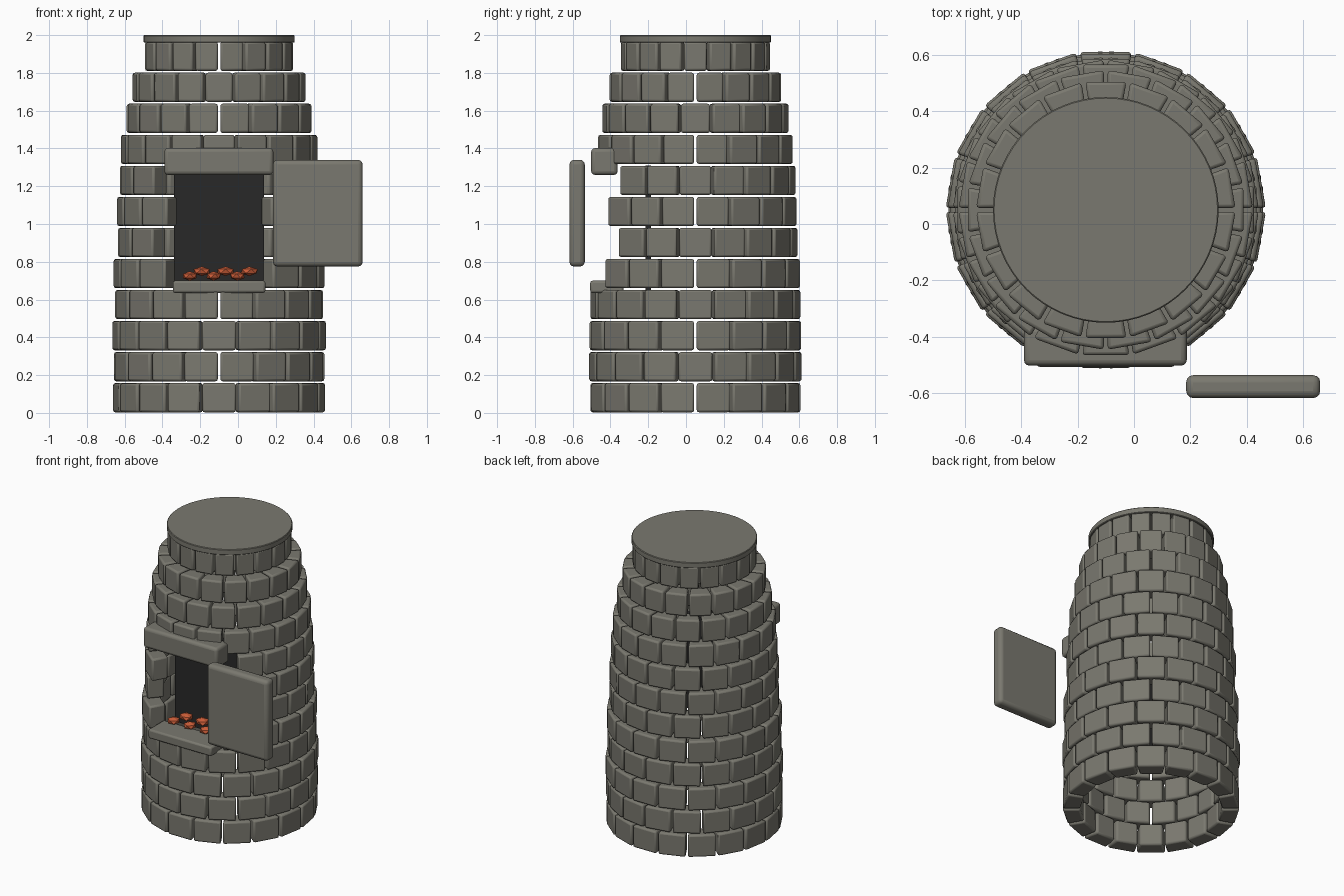
import bpy, bmesh, math, random
from mathutils import Matrix, Vector

if "Cube" in bpy.data.objects:
    bpy.data.objects.remove(bpy.data.objects["Cube"])

random.seed(4)
CX, CY = -0.1, 0.05          # tower axis


def material(name, rgb):
    m = bpy.data.materials.new(name)
    m.diffuse_color = (*rgb, 1)
    m.use_nodes = True
    m.node_tree.nodes["Principled BSDF"].inputs["Base Color"].default_value = m.diffuse_color
    return m


STONE = material("grey_stone", (0.195, 0.19, 0.16))
SOOT = material("dark_soot", (0.022, 0.022, 0.022))
EMBER = material("ember_orange", (0.60, 0.11, 0.04))


def finish(bm, name, mat, bevel=0.0, segments=2):
    bmesh.ops.recalc_face_normals(bm, faces=bm.faces)
    me = bpy.data.meshes.new(name)
    bm.to_mesh(me)
    bm.free()
    me.materials.append(mat)
    ob = bpy.data.objects.new(name, me)
    bpy.context.collection.objects.link(ob)
    if bevel:
        mod = ob.modifiers.new("soft_edges", 'BEVEL')
        mod.width, mod.segments = bevel, segments
        mod.limit_method = 'ANGLE'
    return ob


def smooth(ob, angle=40):
    bpy.ops.object.select_all(action='DESELECT')
    ob.select_set(True)
    bpy.context.view_layer.objects.active = ob
    bpy.ops.object.shade_smooth_by_angle(angle=math.radians(angle))


def box(name, mat, lo, hi, bevel=0.0, segments=2):
    bm = bmesh.new()
    lo, hi = Vector(lo), Vector(hi)
    bmesh.ops.create_cube(bm, size=1, matrix=Matrix.Translation((lo + hi) / 2)
                          @ Matrix.Diagonal((*(hi - lo), 1)))
    ob = finish(bm, name, mat, bevel, segments)
    if bevel:
        smooth(ob)
    return ob


# Brick courses: running bond, narrowing upward, with a gap for the fire opening
COUNT, PITCH, HEIGHT, DEPTH, GAP = 18, 0.1643, 0.155, 0.11, 0.014
STEP = 2 * math.pi / COUNT
radii = [0.556, 0.557, 0.56, 0.55, 0.553, 0.535, 0.535, 0.525,
         0.515, 0.489, 0.454, 0.392]
for row, r in enumerate(radii):
    bm = bmesh.new()
    z = 0.003 + row * PITCH
    for k in range(COUNT):
        a = (k + 0.5 * (row % 2)) * STEP          # angle away from the front
        off = abs((a + math.pi) % (2 * math.pi) - math.pi)
        if 4 <= row <= 7 and off < math.radians(35):
            continue
        ring = []
        for rad in (r - DEPTH, r):
            half = rad * math.tan(STEP / 2) - GAP / 2
            ring += [(s * half, -rad) for s in (-1, 1)]
        turn = Matrix.Translation((CX, CY, 0)) @ Matrix.Rotation(a, 4, 'Z')
        v = [bm.verts.new(turn @ Vector((x, y, h)))
             for h in (z, z + HEIGHT) for x, y in ring]
        for f in ((0, 1, 3, 2), (4, 5, 7, 6), (0, 1, 5, 4),
                  (2, 3, 7, 6), (0, 2, 6, 4), (1, 3, 7, 5)):
            bm.faces.new([v[i] for i in f])
    smooth(finish(bm, f"brick_course_{row + 1}", STONE, 0.012))

# Round slab on top
bm = bmesh.new()
bmesh.ops.create_cone(bm, cap_ends=True, segments=64, radius1=0.4, radius2=0.4,
                      depth=0.04, matrix=Matrix.Translation((CX, CY, 1.98)))
smooth(finish(bm, "top_slab", STONE, 0.004, 1))

# Fire opening: lintel, sill, loose door slab and dark back plate
box("lintel", STONE, (-0.39, -0.502, 1.26), (0.187, -0.362, 1.402), 0.02, 3)
box("sill", STONE, (-0.345, -0.507, 0.635), (0.145, -0.33, 0.70), 0.012)
box("door_slab", STONE, (0.185, -0.617, 0.775), (0.66, -0.536, 1.34), 0.025, 3)
box("firebox_back", SOOT, (-0.338, -0.215, 0.645), (0.138, -0.185, 1.31))

# Glowing embers in two staggered rows
for i in range(6):
    high = i % 2
    bm = bmesh.new()
    bmesh.ops.create_icosphere(
        bm, subdivisions=1, radius=1,
        matrix=Matrix.Translation((-0.255 + i * 0.063, -0.30 if high else -0.35,
                                   0.75 if high else 0.725))
        @ Matrix.Rotation(random.uniform(-0.5, 0.5), 4, 'Z')
        @ Matrix.Diagonal((0.05 if high else 0.042, 0.045, 0.025, 1)))
    finish(bm, f"ember_{i + 1}", EMBER)
